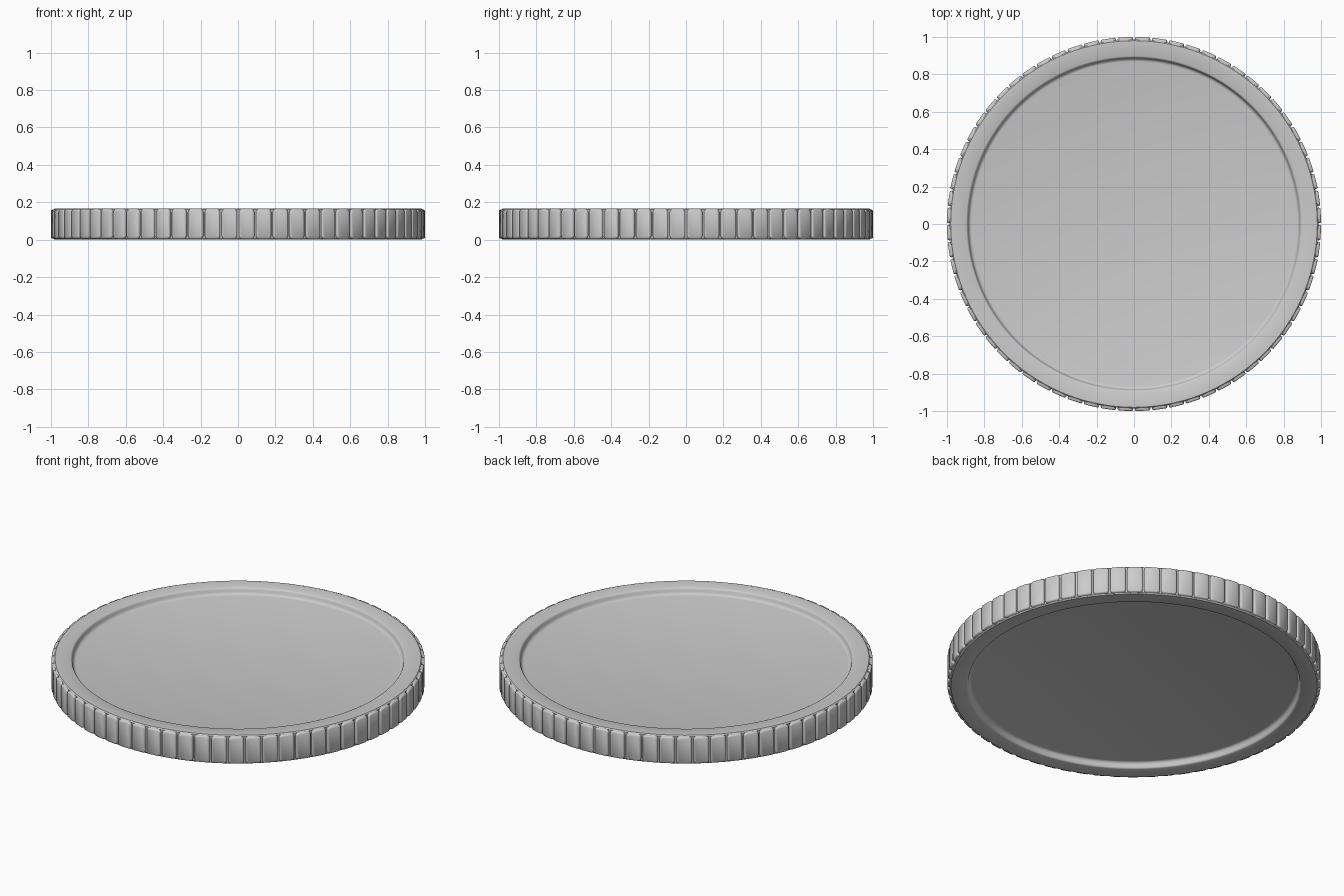
import bpy, bmesh, math

if "Cube" in bpy.data.objects:
    bpy.data.objects.remove(bpy.data.objects["Cube"])

H = 0.167      # total thickness
N = 68         # edge ridges
SEG = 136


def finish(bm, name, angle):
    bmesh.ops.recalc_face_normals(bm, faces=bm.faces)
    me = bpy.data.meshes.new(name)
    bm.to_mesh(me)
    bm.free()
    ob = bpy.data.objects.new(name, me)
    bpy.context.collection.objects.link(ob)
    bpy.ops.object.select_all(action='DESELECT')
    bpy.context.view_layer.objects.active = ob
    ob.select_set(True)
    bpy.ops.object.shade_smooth_by_angle(angle=math.radians(angle))
    return ob


# Coin disc: lathed half profile (radius, depth below face), mirrored for the underside
half = [(0.868, 0.036), (0.876, 0.034), (0.882, 0.029), (0.886, 0.020),
        (0.889, 0.008), (0.892, 0.003), (0.898, 0.0), (0.980, 0.0), (0.986, 0.006)]
profile = [(r, H - d) for r, d in half] + [(r, d) for r, d in reversed(half)]
bm = bmesh.new()
rings = []
for r, z in profile:
    rings.append([bm.verts.new((r * math.cos(a), r * math.sin(a), z))
                  for a in (2 * math.pi * i / SEG for i in range(SEG))])
for lo, hi in zip(rings, rings[1:]):
    for i in range(SEG):
        j = (i + 1) % SEG
        bm.faces.new((lo[i], lo[j], hi[j], hi[i]))
bm.faces.new(rings[0])
bm.faces.new(rings[-1])
finish(bm, "coin_disc", 40)


# Reeded edge: rounded rectangular pads around the rim
def rounded_rect(w, h, c):
    pts = []
    for k, (sx, sy) in enumerate([(1, 1), (-1, 1), (-1, -1), (1, -1)]):
        for s in range(4):
            a = math.pi / 2 * (k + s / 3)
            pts.append((sx * (w - c) + c * math.cos(a), sy * (h - c) + c * math.sin(a)))
    return pts


# layers: (radius, half width, half height, corner)
layers = [(0.978, 0.0425, 0.0785, 0.014), (0.993, 0.0415, 0.0775, 0.014),
          (0.998, 0.0390, 0.0750, 0.013), (1.0, 0.0360, 0.0720, 0.012)]
bm = bmesh.new()
for t in range(N):
    mid = 2 * math.pi * (t + 0.5) / N
    loops = []
    for r, w, h, c in layers:
        loops.append([bm.verts.new((r * math.cos(mid + u), r * math.sin(mid + u), H / 2 + v))
                      for u, v in rounded_rect(w, h, c)])
    for lo, hi in zip(loops, loops[1:]):
        n = len(lo)
        for i in range(n):
            j = (i + 1) % n
            bm.faces.new((lo[i], lo[j], hi[j], hi[i]))
    bm.faces.new(loops[-1])
    bm.faces.new(loops[0])
finish(bm, "edge_ridges", 40)
